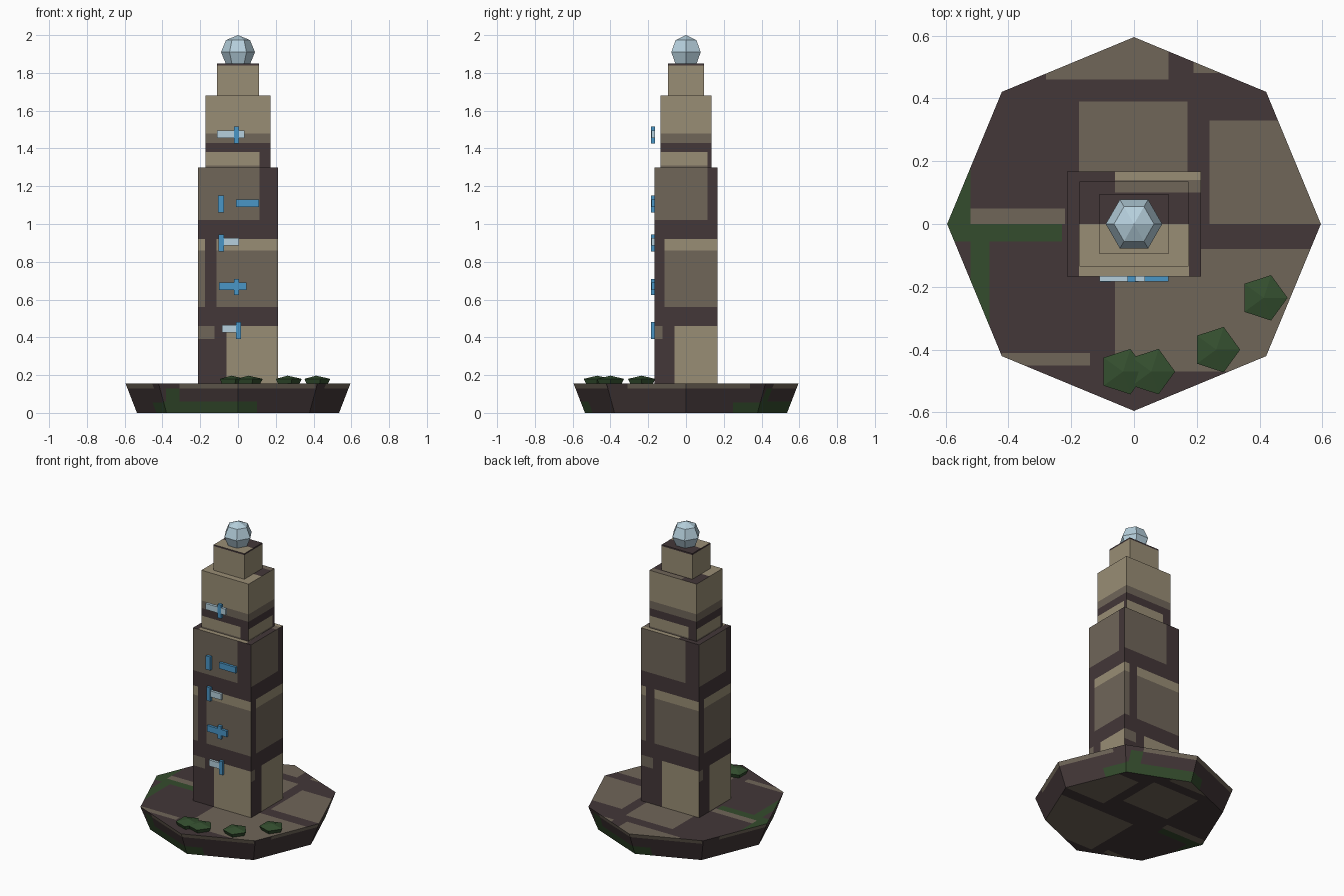
import bpy, bmesh, math
from mathutils import Vector

if "Cube" in bpy.data.objects:
    bpy.data.objects.remove(bpy.data.objects["Cube"])


def make_material(name, rgb):
    linear = [((c / 255 + 0.055) / 1.055) ** 2.4 for c in rgb] + [1]
    mat = bpy.data.materials.new(name)
    mat.use_nodes = True
    mat.diffuse_color = linear
    node = next(n for n in mat.node_tree.nodes if n.type == 'BSDF_PRINCIPLED')
    node.inputs["Base Color"].default_value = linear
    node.inputs["Roughness"].default_value = 0.9
    return mat


mortar = make_material("dark mortar", (67, 55, 56))
stone = make_material("brown stone", (112, 102, 89))
sand = make_material("light sandstone", (153, 141, 117))
moss = make_material("green moss", (52, 76, 45))
leaf = make_material("bush green", (52, 79, 47))
blue = make_material("bright blue", (74, 150, 198))
pale = make_material("pale blue", (182, 208, 221))
MASONRY = [mortar, stone, sand, moss]
MORTAR, STONE, SAND, MOSS = range(4)

UP = Vector((0, 0, 1))
FRONT, BACK = Vector((0, -1, 0)), Vector((0, 1, 0))
RIGHT, LEFT = Vector((1, 0, 0)), Vector((-1, 0, 0))
WALLS = [FRONT, RIGHT, BACK, LEFT]


def finish(bm, name, mats):
    mesh = bpy.data.meshes.new(name)
    bm.to_mesh(mesh)
    bm.free()
    for m in mats:
        mesh.materials.append(m)
    obj = bpy.data.objects.new(name, mesh)
    bpy.context.collection.objects.link(obj)
    return obj


def box(x0, x1, y0, y1, z0, z1):
    bm = bmesh.new()
    bmesh.ops.create_cube(bm, size=1)
    for v in bm.verts:
        v.co = ((x0 + x1) / 2 + v.co.x * (x1 - x0),
                (y0 + y1) / 2 + v.co.y * (y1 - y0),
                (z0 + z1) / 2 + v.co.z * (z1 - z0))
    return bm


def lathe(profile, sides, centre=(0, 0)):
    """Faceted solid from (radius, height) pairs listed bottom to top."""
    bm = bmesh.new()
    rings = []
    for r, z in profile:
        count = sides if r > 0 else 1
        rings.append([bm.verts.new((centre[0] + r * math.cos(math.tau * i / sides),
                                    centre[1] + r * math.sin(math.tau * i / sides), z))
                      for i in range(count)])
    for low, high in zip(rings, rings[1:]):
        for i in range(sides):
            j = (i + 1) % sides
            corners = [low[i % len(low)], low[j % len(low)],
                       high[j % len(high)], high[i % len(high)]]
            bm.faces.new(list(dict.fromkeys(corners)))
    for ring in (rings[0], rings[-1]):
        if len(ring) > 1:
            bm.faces.new(ring)
    bmesh.ops.recalc_face_normals(bm, faces=bm.faces)
    return bm


def paint(bm, normals, patches):
    """Cut rectangular patches (u0, u1, v0, v1, material) into faces by direction."""
    bm.normal_update()
    for n in normals:
        flat = abs(n.z) > 0.5
        u = RIGHT if flat else Vector((-n.y, n.x, 0))
        v = BACK if flat else UP
        for u0, u1, v0, v1, mat in patches:
            for axis, d in ((u, u0), (u, u1), (v, v0), (v, v1)):
                faces = [f for f in bm.faces if f.normal.dot(n) > 0.7]
                geom = set(faces)
                for f in faces:
                    geom.update(f.edges, f.verts)
                bmesh.ops.bisect_plane(bm, geom=list(geom), dist=1e-5,
                                       plane_co=axis * d, plane_no=axis)
            for f in bm.faces:
                c = f.calc_center_median()
                if (f.normal.dot(n) > 0.7 and u0 < c.dot(u) < u1
                        and v0 < c.dot(v) < v1):
                    f.material_index = mat


# Octagonal plinth with paving and moss
plinth = lathe([(0.535, 0), (0.595, 0.155)], 8)
paint(plinth, [UP, -UP], [
    (-0.28, 0.11, 0.46, 1, STONE), (0.19, 0.4, 0.48, 1, STONE),
    (-0.175, 0.17, 0.1, 0.39, STONE), (0.24, 1, 0, 0.33, STONE),
    (-0.06, 1, -0.47, -0.08, STONE), (-0.52, -0.22, 0, 0.05, STONE),
    (-0.42, -0.14, -0.45, -0.41, STONE), (-1, -0.23, -0.055, 0, MOSS),
    (-0.52, -0.46, -1, -0.055, MOSS), (-1, -0.52, 0, 0.2, MOSS)])
paint(plinth, [FRONT, BACK], [
    (-0.46, 0.1, 0, 0.06, MOSS), (-0.38, -0.31, 0.06, 0.13, MOSS),
    (-0.31, 0.41, 0.13, 1, STONE)])
paint(plinth, [RIGHT, LEFT], [
    (0.25, 1, 0, 0.055, MOSS), (-0.31, 0.34, 0.13, 1, STONE)])
finish(plinth, "plinth", MASONRY)

# Three stepped tower tiers, each with its stone blocks
TOP_BLOCKS = [(-0.06, 1, 0.14, 1, SAND), (-0.06, 1, 0.1, 0.14, STONE),
              (-0.175, 0.175, -1, 0, SAND)]
TIERS = [
    ("lower_tier", 0.213, 0.167, 0.15, 1.3, [
        (-0.06, 1, 0, 0.46, SAND), (-1, -0.125, 0.39, 0.46, STONE),
        (-0.115, 1, 0.56, 0.86, STONE), (-0.115, 1, 0.86, 0.92, SAND),
        (-1, -0.175, 0.56, 0.86, STONE), (-1, -0.175, 0.86, 0.92, SAND),
        (-1, 0.115, 1.02, 2, STONE)]),
    ("middle_tier", 0.173, 0.136, 1.3, 1.68, [
        (-1, 1, 1.48, 2, SAND), (-1, 1, 1.43, 1.48, STONE),
        (-1, 0.115, 1.31, 1.38, SAND), (-1, 0.115, 1, 1.31, STONE)]),
    ("upper_tier", 0.112, 0.094, 1.68, 1.85, [(-1, 1, 1, 1.84, SAND)]),
]
for name, hx, hy, z0, z1, blocks in TIERS:
    tier = box(-hx, hx, -hy, hy, z0, z1)
    paint(tier, WALLS, blocks)
    paint(tier, [UP], TOP_BLOCKS)
    finish(tier, name, MASONRY)

# Faceted lamp on the summit
R = 0.09
globe = [(R * math.cos(math.radians(a)) if abs(a) < 90 else 0,
          1.91 + R * math.sin(math.radians(a))) for a in (-90, -45, 0, 45, 90)]
finish(lathe(globe, 6), "lamp_globe", [pale])

# Illuminated bars on the front
BARS = [
    (-0.11, 0.035, 1.455, 1.495, pale), (-0.02, 0.005, 1.425, 1.515, blue),
    (-0.107, -0.075, 1.06, 1.15, blue), (-0.01, 0.11, 1.09, 1.13, blue),
    (-0.103, -0.075, 0.855, 0.945, blue), (-0.08, 0.005, 0.885, 0.925, pale),
    (-0.1, 0.045, 0.65, 0.69, blue), (-0.02, 0.005, 0.625, 0.71, blue),
    (-0.085, 0.005, 0.425, 0.465, pale), (-0.01, 0.015, 0.39, 0.48, blue)]
for i, (x0, x1, z0, z1, mat) in enumerate(BARS):
    front = -0.185 if z1 - z0 > 0.05 else -0.183
    finish(box(x0, x1, front, -0.165, z0, z1), f"light_bar_{i + 1}", [mat])

# Low pentagonal bushes on the plinth
for i, centre in enumerate([(0.413, -0.235), (0.262, -0.4),
                            (0.055, -0.47), (-0.035, -0.47)]):
    bush = lathe([(0.06, 0.15), (0.076, 0.18), (0, 0.197)], 5, centre)
    finish(bush, f"bush_{i + 1}", [leaf])
